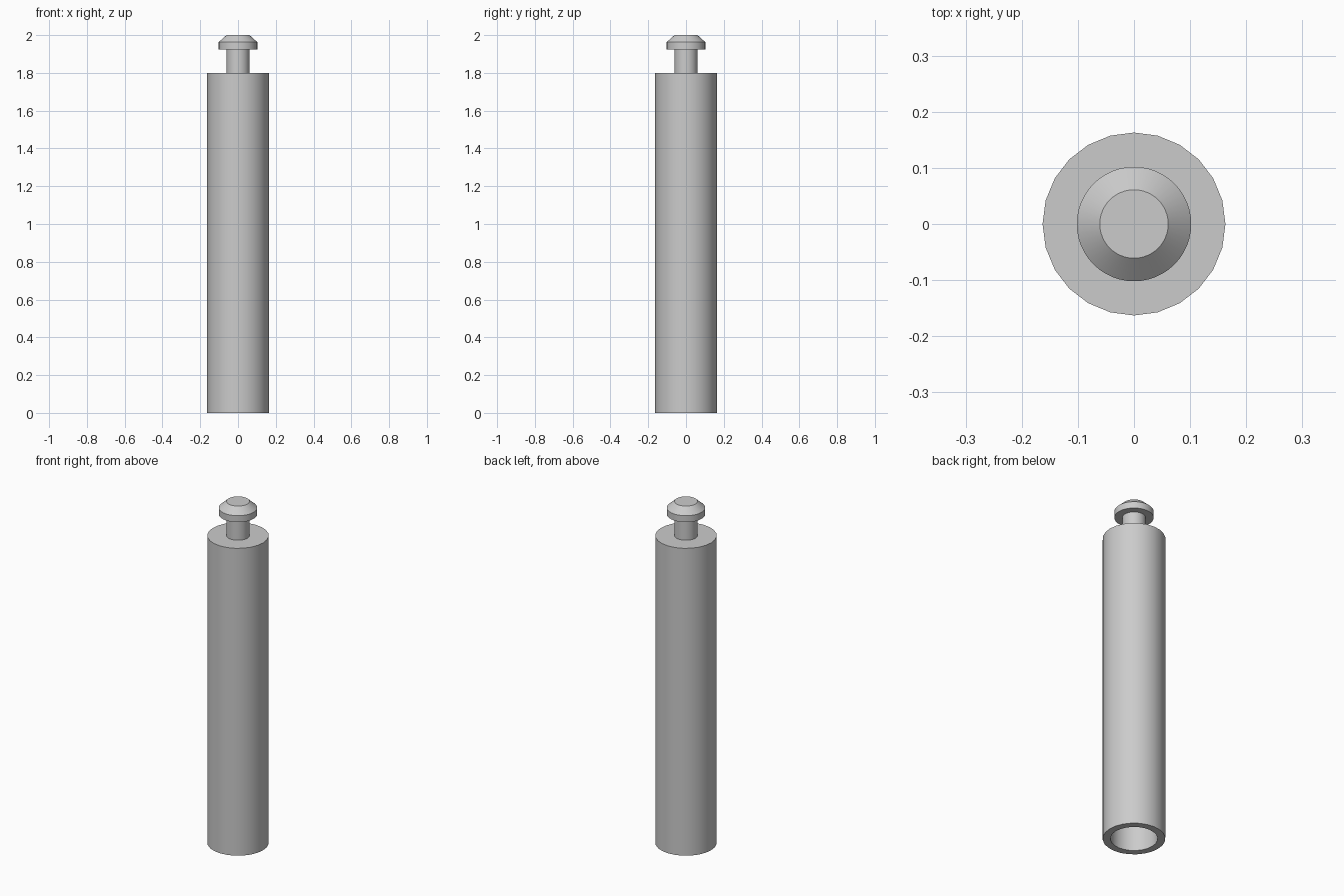
import bpy
import bmesh
import math

cube = bpy.data.objects.get("Cube")
if cube:
    bpy.data.objects.remove(cube, do_unlink=True)

# Single plain grey finish
grey = bpy.data.materials.new("plain grey")
grey.use_nodes = True
colour = (0.6, 0.6, 0.6, 1)
grey.diffuse_color = colour
grey.node_tree.nodes["Principled BSDF"].inputs["Base Color"].default_value = colour


def lathe(name, profile, sides):
    """Revolve (radius, z) points about the z axis; zero radius closes an end."""
    bm = bmesh.new()
    rings = []
    for r, z in profile:
        count = sides if r else 1
        angles = [2 * math.pi * i / sides for i in range(count)]
        rings.append([bm.verts.new((r * math.cos(a), r * math.sin(a), z)) for a in angles])
    for low, high in zip(rings, rings[1:]):
        for i in range(sides):
            j = (i + 1) % sides
            if len(low) == 1:
                bm.faces.new((low[0], high[j], high[i]))
            elif len(high) == 1:
                bm.faces.new((low[i], low[j], high[0]))
            else:
                bm.faces.new((low[i], low[j], high[j], high[i]))
    bmesh.ops.recalc_face_normals(bm, faces=bm.faces)
    mesh = bpy.data.meshes.new(name)
    bm.to_mesh(mesh)
    bm.free()
    mesh.materials.append(grey)
    obj = bpy.data.objects.new(name, mesh)
    bpy.context.collection.objects.link(obj)
    bpy.ops.object.select_all(action="DESELECT")
    obj.select_set(True)
    bpy.context.view_layer.objects.active = obj
    bpy.ops.object.shade_smooth_by_angle(angle=math.radians(30))
    return obj


# Hollow tube, open at the bottom and capped at the top
lathe("tube_body", [(0, 1.76), (0.123, 1.76), (0.123, 0), (0.163, 0),
                    (0.163, 1.8), (0, 1.8)], 24)

# Narrow stem with a chamfered button head
lathe("pin", [(0, 1.8), (0.061, 1.8), (0.061, 1.925), (0.102, 1.925),
              (0.102, 1.963), (0.061, 2), (0, 2)], 48)
